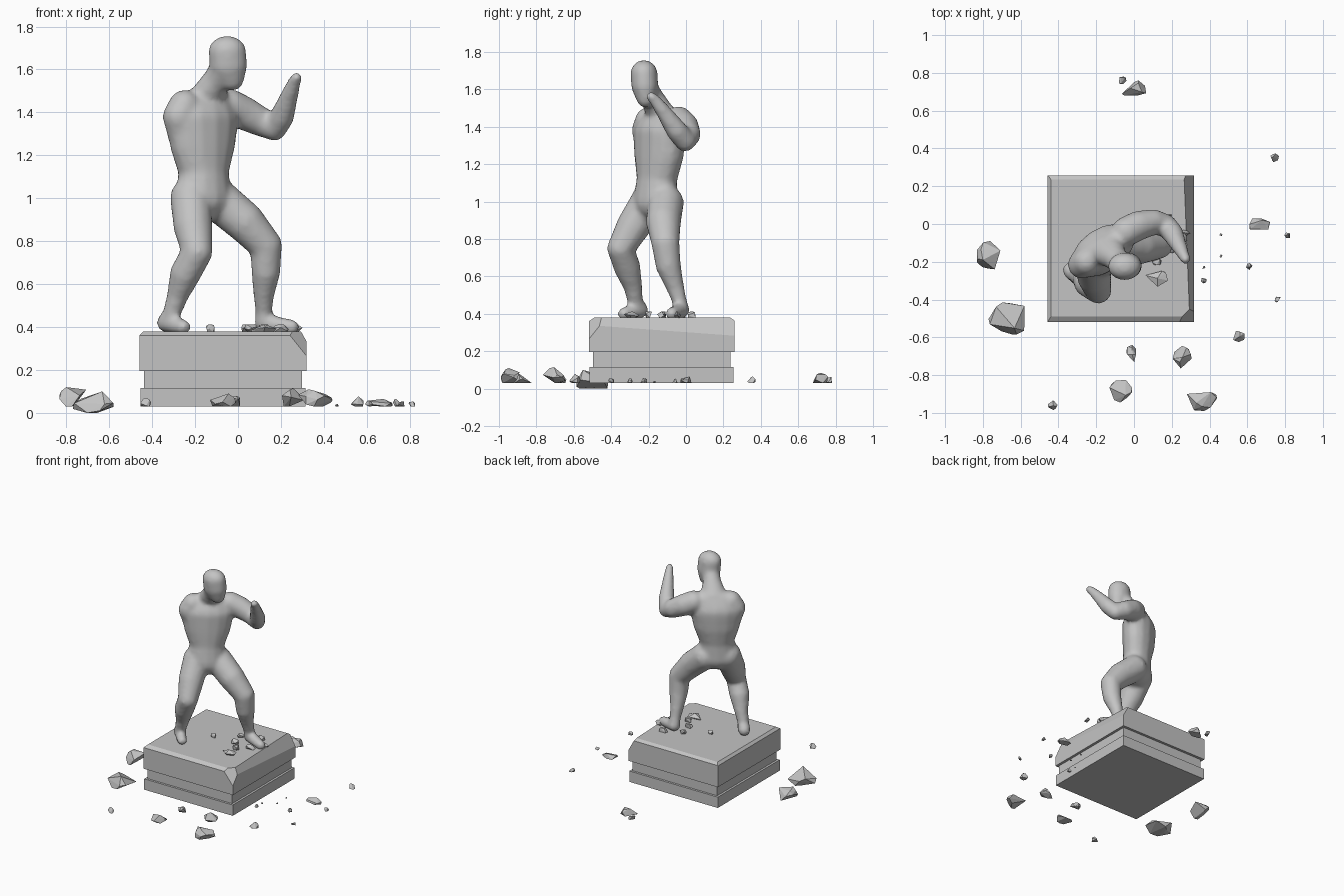
import bpy, bmesh, math, random
from mathutils import Matrix, Vector

random.seed(4)
cube = bpy.data.objects.get("Cube")
if cube:
    bpy.data.objects.remove(cube)

stone = bpy.data.materials.new("grey stone")
stone.use_nodes = True
GREY = (0.55, 0.55, 0.55, 1)
stone.diffuse_color = GREY
stone.node_tree.nodes["Principled BSDF"].inputs["Base Color"].default_value = GREY


def add_object(mesh, name):
    obj = bpy.data.objects.new(name, mesh)
    bpy.context.collection.objects.link(obj)
    mesh.materials.append(stone)
    return obj


def finish(bm, name):
    bmesh.ops.recalc_face_normals(bm, faces=bm.faces)
    mesh = bpy.data.meshes.new(name)
    bm.to_mesh(mesh)
    bm.free()
    add_object(mesh, name)


# Pedestal: three tiers, the top one chipped along its edges
CX, CY = -0.07, -0.13


def block(name, half, z0, z1, cuts=()):
    bm = bmesh.new()
    m = Matrix.Translation((CX, CY, (z0 + z1) / 2)) @ Matrix.Diagonal((half * 2, half * 2, z1 - z0, 1))
    bmesh.ops.create_cube(bm, size=1, matrix=m)
    for point, normal in cuts:
        geom = bm.verts[:] + bm.edges[:] + bm.faces[:]
        bmesh.ops.bisect_plane(bm, geom=geom, plane_co=point, plane_no=Vector(normal).normalized(),
                               clear_outer=True)
        bmesh.ops.holes_fill(bm, edges=[e for e in bm.edges if e.is_boundary])
    finish(bm, name)


block("pedestal_foot", 0.385, 0.03, 0.115)
block("pedestal_waist", 0.368, 0.11, 0.2)
block("pedestal_top", 0.388, 0.195, 0.38, [
    ((-0.44, 0, 0.38), (-1, 0, 1)),
    ((0, -0.49, 0.38), (0, -1, 1.5)),
    ((0, 0.235, 0.38), (0, 1, 1.5)),
    ((0.275, 0, 0.38), (1, 0.04, 0.55)),
    ((0.265, -0.48, 0.38), (1, -1, 0.8)),
])

# Figure: chains of blended ellipsoids, each key is x, y, z, half width, half depth
TURN = math.radians(34)
ball = bmesh.new()
bmesh.ops.create_uvsphere(ball, u_segments=14, v_segments=9, radius=1)
ball_verts = [v.co.copy() for v in ball.verts]
ball_faces = [[v.index for v in f.verts] for f in ball.faces]
ball.free()
verts, faces = [], []


def chain(keys, turn=TURN, steps=5):
    keys = [k if len(k) == 5 else k + (k[3],) for k in keys]
    for a, b in zip(keys, keys[1:]):
        for i in range(steps + 1):
            t = i / steps
            x, y, z, w, d = [p + (q - p) * t for p, q in zip(a, b)]
            m = (Matrix.Translation((x, y, z)) @ Matrix.Rotation(turn, 4, 'Z')
                 @ Matrix.Diagonal((w, d, min(w, d), 1)))
            start = len(verts)
            verts.extend(m @ co for co in ball_verts)
            faces.extend([start + n for n in f] for f in ball_faces)


# torso
chain([(-.16, -.165, 1.0, .145, .11), (-.16, -.155, 1.12, .125, .102),
       (-.165, -.145, 1.25, .17, .115), (-.165, -.14, 1.36, .19, .118),
       (-.155, -.13, 1.44, .17, .075)])
# broken right shoulder
chain([(-.25, -.2, 1.43, .075), (-.275, -.215, 1.38, .077), (-.265, -.2, 1.28, .06)])
# neck and shoulder slope
chain([(-.15, -.13, 1.46, .1, .07), (-.1, -.18, 1.55, .065), (-.07, -.21, 1.6, .065)])
# head, looking to the left
chain([(-.05, -.225, 1.683, .09, .074), (-.045, -.22, 1.62, .09, .074),
       (-.03, -.215, 1.55, .058, .05)], turn=0)
# raised left arm
chain([(-.04, -.04, 1.43, .08), (.02, -.01, 1.4, .08), (.1, .01, 1.36, .07),
       (.17, -.005, 1.325, .058), (.205, -.05, 1.38, .058), (.24, -.12, 1.48, .042),
       (.262, -.165, 1.54, .032), (.272, -.185, 1.56, .028)])
# right leg and foot
chain([(-.22, -.2, 1.0, .098), (-.21, -.28, .87, .093), (-.19, -.35, .75, .073),
       (-.245, -.315, .65, .073), (-.28, -.285, .55, .052), (-.31, -.27, .46, .042),
       (-.335, -.245, .42, .045), (-.255, -.33, .4, .036)])
# left leg and foot
chain([(-.09, -.11, .99, .1), (.03, -.12, .89, .095), (.13, -.11, .78, .077),
       (.13, -.095, .66, .069), (.12, -.06, .55, .05), (.12, -.035, .47, .04),
       (.12, -.025, .42, .045), (.25, -.075, .4, .036)])

body = bpy.data.meshes.new("figure")
body.from_pydata(verts, [], faces)
figure = add_object(body, "figure")
remesh = figure.modifiers.new("blend", 'REMESH')
remesh.mode = 'VOXEL'
remesh.voxel_size = 0.014
remesh.use_smooth_shade = True
smooth = figure.modifiers.new("soften", 'SMOOTH')
smooth.factor = 0.5
smooth.iterations = 6


# Rubble: faceted convex chunks
def rock(name, x, y, z, sx, sy, sz):
    bm = bmesh.new()
    for _ in range(13):
        p = Vector([random.gauss(0, 1) for _ in range(3)]).normalized()
        p.z = max(p.z, -0.4)
        bm.verts.new(p)
    bmesh.ops.convex_hull(bm, input=bm.verts[:])
    bmesh.ops.delete(bm, geom=[v for v in bm.verts if not v.link_faces], context='VERTS')
    goal = ((x - sx / 2, sx), (y - sy / 2, sy), (z, sz))
    for i, (start, size) in enumerate(goal):
        low = min(v.co[i] for v in bm.verts)
        span = max(v.co[i] for v in bm.verts) - low
        for v in bm.verts:
            v.co[i] = start + (v.co[i] - low) / span * size
    finish(bm, name)


# big chunks on the ground
for i, r in enumerate([
        (0, .72, .03, .13, .08, .055), (.665, 0, .03, .11, .06, .035),
        (.255, -.705, .03, .1, .12, .085), (-.015, -.685, .03, .05, .09, .05),
        (-.07, -.885, .03, .12, .12, .06), (.36, -.94, .03, .16, .1, .08),
        (-.675, -.5, 0, .19, .17, .1), (-.77, -.165, .03, .125, .15, .09)]):
    rock(f"ground_chunk_{i + 1}", *r)

# small crumbs on the ground
for i, (x, y, s) in enumerate([
        (-.06, .76, .04), (.745, .35, .045), (.81, -.06, .03), (.46, -.055, .015),
        (.61, -.225, .035), (.37, -.23, .015), (.37, -.3, .03), (.76, -.4, .03),
        (.46, -.17, .015), (.555, -.595, .06), (-.43, -.96, .05)]):
    rock(f"ground_crumb_{i + 1}", x, y, .03, s, s, s * .8)

# pieces lying on the pedestal
for i, (x, y, s) in enumerate([
        (.12, -.29, .12), (.12, -.2, .05), (.2, -.13, .07), (.27, -.05, .06),
        (.17, .03, .06), (.04, -.02, .05), (-.13, -.12, .04), (.06, -.13, .06)]):
    rock(f"pedestal_chunk_{i + 1}", x, y, .378, s, s * .7, .035)
